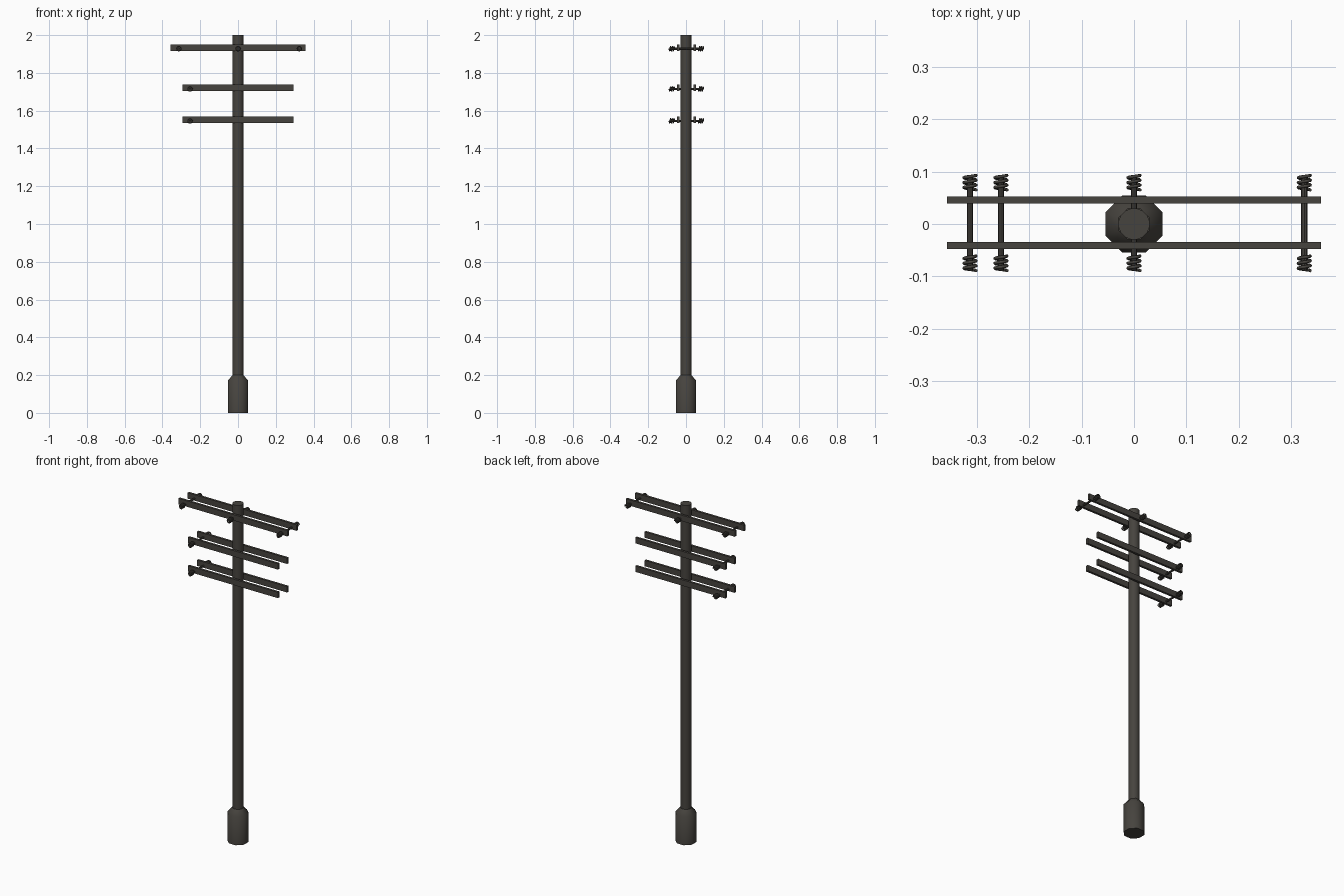
import bpy, math

if "Cube" in bpy.data.objects:
    bpy.data.objects.remove(bpy.data.objects["Cube"])

def material(name, rgb):
    m = bpy.data.materials.new(name)
    m.diffuse_color = (*rgb, 1)
    m.use_nodes = True
    m.node_tree.nodes["Principled BSDF"].inputs["Base Color"].default_value = m.diffuse_color
    return m

WOOD = material("weathered dark wood", (0.062, 0.057, 0.049))

def finish(ob, name, mat=WOOD):
    ob.name = name
    ob.data.materials.clear()
    ob.data.materials.append(mat)
    return ob

def lathe(name, profile, sides):
    """Closed solid from (radius, z) rings, flat sides facing the axes."""
    verts, faces = [], []
    for r, z in profile:
        for i in range(sides):
            a = 2 * math.pi * (i + 0.5) / sides
            verts.append((r * math.cos(a), r * math.sin(a), z))
    for k in range(len(profile) - 1):
        for i in range(sides):
            j = (i + 1) % sides
            a, b = k * sides, (k + 1) * sides
            faces.append((a + i, a + j, b + j, b + i))
    faces.append(tuple(reversed(range(sides))))
    top = (len(profile) - 1) * sides
    faces.append(tuple(range(top, top + sides)))
    me = bpy.data.meshes.new(name)
    me.from_pydata(verts, [], faces)
    ob = bpy.data.objects.new(name, me)
    bpy.context.collection.objects.link(ob)
    finish(ob, name)
    bpy.context.view_layer.objects.active = ob
    ob.select_set(True)
    bpy.ops.object.shade_smooth_by_angle(angle=math.radians(50))
    ob.select_set(False)
    return ob

def box(name, loc, size):
    bpy.ops.mesh.primitive_cube_add(size=1, location=loc)
    ob = finish(bpy.context.object, name)
    ob.scale = size
    ob.select_set(False)

def rod(name, x, z, y0, y1, r):
    bpy.ops.mesh.primitive_cylinder_add(vertices=8, radius=r, depth=y1 - y0,
        location=(x, (y0 + y1) / 2, z), rotation=(math.pi / 2, 0, 0))
    finish(bpy.context.object, name).select_set(False)

def coil(name, x, z, y0, y1, turns=3, steps=12):
    """Spiral insulator ribs wound around the y axis."""
    cu = bpy.data.curves.new(name, 'CURVE')
    cu.dimensions = '3D'
    cu.bevel_depth, cu.bevel_resolution, cu.use_fill_caps = 0.0032, 1, True
    sp = cu.splines.new('POLY')
    n = turns * steps
    sp.points.add(n)
    for i in range(n + 1):
        a = 2 * math.pi * i / steps
        sp.points[i].co = (x + 0.0115 * math.cos(a), y1 + (y0 - y1) * i / n,
                           z + 0.0115 * math.sin(a), 1)
    ob = bpy.data.objects.new(name, cu)
    bpy.context.collection.objects.link(ob)
    finish(ob, name)

# pole and its thick foot
lathe("pole", [(0.03, 0.18), (0.03, 2.0)], 16)
lathe("pole_foot", [(0.0585, 0), (0.0585, 0.17), (0.032, 0.2)], 8)

# paired crossarms: level, height, half length, insulator height, insulator positions
LEVELS = [("top", 1.934, 0.357, 1.928, (-0.313, 0.0, 0.325)),
          ("middle", 1.721, 0.295, 1.715, (-0.254,)),
          ("lower", 1.552, 0.295, 1.546, (-0.254,))]
for level, z, half, zi, xs in LEVELS:
    for side, y in (("front", -0.041), ("back", 0.046)):
        box(f"{level}_{side}_crossarm", (0, y, z), (2 * half, 0.0135, 0.035))
    # insulator rods with ribbed ends
    for n, x in enumerate(xs):
        rod(f"{level}_insulator_rod_{n}", x, zi, -0.088, 0.092, 0.0058)
        coil(f"{level}_front_insulator_{n}", x, zi, -0.089, -0.061)
        coil(f"{level}_back_insulator_{n}", x, zi, 0.065, 0.093)
